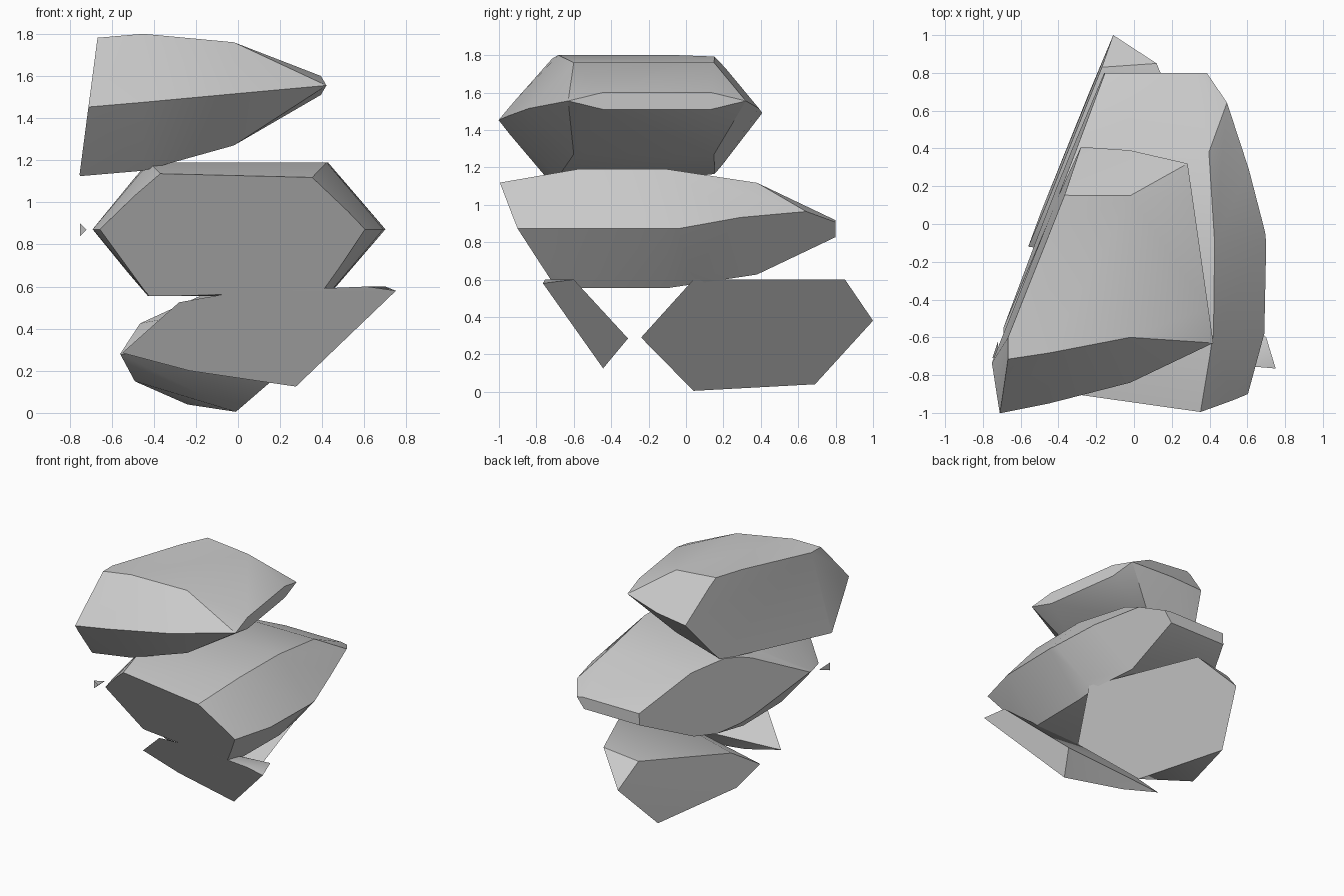
import bpy
import bmesh
import math
from mathutils import Vector

cube = bpy.data.objects.get("Cube")
if cube:
    bpy.data.objects.remove(cube, do_unlink=True)

stone = bpy.data.materials.new("stone_grey")
stone.use_nodes = True
colour = (0.6, 0.6, 0.6, 1)
stone.diffuse_color = colour
stone.node_tree.nodes["Principled BSDF"].inputs["Base Color"].default_value = colour

# Shared cutting planes: (point, outward normal)
LEFT_CUT = ((-0.24, 0.69, 0.04), (-1, 0.397, 0.049))
RIGHT_CUT = ((-0.01, 0.04, 0.005), (1, 0.398, -0.774))
FRONT_CUT = ((0.33, -0.99, 1.115), (-0.155, -1, -0.544))
END_CUT = ((-0.71, -1, 1.455), (-0.99, 0, 0.13))


def hex_ring(centre, across, low, middle, high, flat=0.61):
    """Six-sided section: a ridge at each side, flat top and bottom."""
    centre, across = Vector(centre), Vector(across)
    points = []
    for side in (-1, 1):
        for reach, z in ((1, middle), (flat, low), (flat, high)):
            xy = centre + across * side * reach
            points.append((xy.x, xy.y, z))
    return points


def rehull(bm):
    """Replace the mesh by the clean convex hull of its vertices."""
    bmesh.ops.delete(bm, geom=bm.edges[:], context='EDGES_FACES')
    result = bmesh.ops.convex_hull(bm, input=bm.verts[:])
    inside = set(result["geom_interior"]) | set(result["geom_unused"])
    bmesh.ops.delete(bm, geom=[v for v in inside if isinstance(v, bmesh.types.BMVert)],
                     context='VERTS')


def rock(name, points, cuts=()):
    bm = bmesh.new()
    for point in points:
        bm.verts.new(point)
    bmesh.ops.convex_hull(bm, input=bm.verts[:])
    for point, normal in cuts:
        bmesh.ops.bisect_plane(bm, geom=bm.verts[:] + bm.edges[:] + bm.faces[:],
                               plane_co=point, plane_no=Vector(normal).normalized(),
                               clear_outer=True)
        # collect survivors and close the cut
        kept = [v.co.copy() for v in bm.verts]
        bm.clear()
        for co in kept:
            bm.verts.new(co)
        bmesh.ops.convex_hull(bm, input=bm.verts[:])
    bmesh.ops.remove_doubles(bm, verts=bm.verts[:], dist=0.002)
    bmesh.ops.delete(bm, geom=[v for v in bm.verts if not v.link_faces], context='VERTS')
    bmesh.ops.dissolve_limit(bm, angle_limit=math.radians(1.5),
                             verts=bm.verts[:], edges=bm.edges[:])
    bmesh.ops.recalc_face_normals(bm, faces=bm.faces[:])
    mesh = bpy.data.meshes.new(name)
    bm.to_mesh(mesh)
    bm.free()
    mesh.materials.append(stone)
    obj = bpy.data.objects.new(name, mesh)
    bpy.context.collection.objects.link(obj)
    bpy.ops.object.select_all(action='DESELECT')
    obj.select_set(True)
    bpy.context.view_layer.objects.active = obj
    bpy.ops.object.shade_smooth_by_angle(angle=math.radians(30))
    return obj


# Top rock: sections run from the broad end to the thin end
top = (hex_ring((-0.8, -0.29), (0, 0.73), 1.12, 1.445, 1.77)
       + hex_ring((-0.45, -0.265), (0, 0.685), 1.15, 1.475, 1.8)
       + hex_ring((-0.02, -0.225), (0, 0.615), 1.27, 1.515, 1.76)
       + hex_ring((0.352, -0.155), (-0.068, 0.475), 1.51, 1.555, 1.6))
rock("top_rock", top, (LEFT_CUT, END_CUT))

# Middle rock: sections run from front to back
middle = []
for y, width, height in ((-1.06, 0.56, 0.235), (-0.58, 0.69, 0.318), (-0.1, 0.7, 0.318),
                         (0.38, 0.65, 0.245), (0.8, 0.55, 0.045)):
    middle += hex_ring((0, y), (width, 0), 0.872 - height, 0.872, 0.872 + height)
rock("middle_rock", middle, (LEFT_CUT, RIGHT_CUT, FRONT_CUT))

# Bottom rock: left face, then the corners of the right face
bottom = [(-0.11, 1, 0.38), (-0.24, 0.69, 0.04), (-0.49, 0.07, 0.15),
          (-0.56, -0.12, 0.28), (-0.465, 0.1, 0.425), (-0.17, 0.83, 0.56),
          (-0.01, 0.04, 0.005), (0.32, -0.24, 0.29), (0.45, 0.04, 0.6), (0.12, 0.85, 0.6)]
rock("bottom_rock", bottom)

# Front shard: front face, then its two back corners
shard = [(-0.55, -0.39, 0.285), (-0.28, -0.574, 0.525), (0, -0.645, 0.575),
         (0.61, -0.753, 0.6), (0.75, -0.765, 0.58), (0.275, -0.443, 0.125),
         (-0.23, -0.405, 0.2), (0.346, -0.31, 0.285), (0.7, -0.6, 0.6)]
rock("front_shard", shard)

# Tiny chip beside the middle rock
chip = [(-0.75, -0.71, 0.9), (-0.75, -0.71, 0.84), (-0.72, -0.7, 0.87), (-0.72, -0.62, 0.87)]
rock("side_chip", chip)
